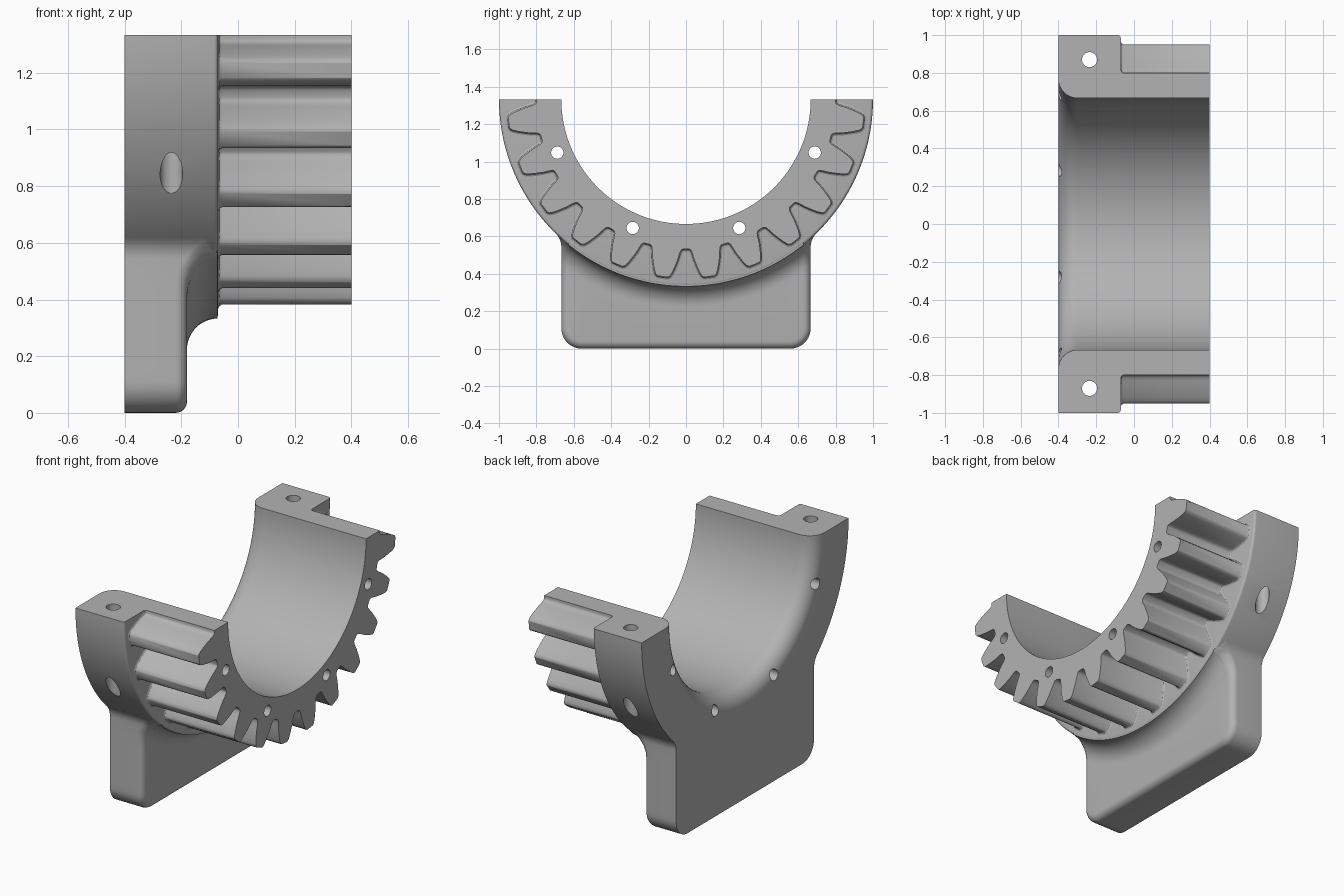
import bpy, bmesh
from math import sin, cos, asin, sqrt, pi, radians, hypot
from mathutils import Vector

cube = bpy.data.objects.get("Cube")
if cube:
    bpy.data.objects.remove(cube, do_unlink=True)

AXIS_Z = 4 / 3                    # height of the bore axis
BORE, ROOT, RIM = 2 / 3, 0.8, 1.0
BACK, STEP, END = -0.4, -0.07, 0.4
PLATE = -0.18                     # front of the foot plate
FLARE, ROUND = 0.11, 0.04
TEETH = 12

grey = bpy.data.materials.new("plain grey")
grey.use_nodes = True
colour = (0.45, 0.45, 0.45, 1)
grey.diffuse_color = colour
grey.node_tree.nodes["Principled BSDF"].inputs["Base Color"].default_value = colour


def polar(x, r, a):
    """Point at radius r and angle a from straight down around the bore axis."""
    return Vector((x, r * sin(a), AXIS_Z - r * cos(a)))


def loft(name, sections):
    """Closed solid through a row of matching closed loops."""
    bm = bmesh.new()
    rows = [[bm.verts.new(p) for p in s] for s in sections]
    n = len(rows[0])
    for a, b in zip(rows, rows[1:]):
        for i in range(n):
            j = (i + 1) % n
            bm.faces.new((a[i], a[j], b[j], b[i]))
    bm.faces.new(rows[0])
    bm.faces.new(rows[-1])
    bmesh.ops.remove_doubles(bm, verts=bm.verts, dist=1e-5)
    bmesh.ops.recalc_face_normals(bm, faces=bm.faces)
    mesh = bpy.data.meshes.new(name)
    bm.to_mesh(mesh)
    bm.free()
    mesh.materials.append(grey)
    ob = bpy.data.objects.new(name, mesh)
    bpy.context.collection.objects.link(ob)
    return ob


def arc(cx, cy, r, a0, a1, n):
    return [(cx + r * cos(a0 + (a1 - a0) * i / n), cy + r * sin(a0 + (a1 - a0) * i / n))
            for i in range(n + 1)]


# Flange: half revolution of a section with a rounded bore mouth
section = [(STEP, BORE)] + arc(BACK + 0.1, BORE + 0.1, 0.1, -pi / 2, -pi, 10)
section += [(BACK, RIM)] + arc(STEP - 0.015, RIM - 0.015, 0.015, pi / 2, 0, 4)
flange = loft("flange", [[polar(x, r, -pi / 2 + pi * i / 96) for x, r in section]
                         for i in range(97)])

# Gear: toothed half ring, with a small fillet against the flange
flank = [(0.800, 0.090), (0.803, 0.083), (0.812, 0.077), (0.83, 0.073), (0.86, 0.068),
         (0.89, 0.060), (0.92, 0.051), (0.94, 0.043), (0.95, 0.037), (0.956, 0.027)]
pitch = pi / TEETH
outline = [(ROOT, -pi / 2)]
for t in range(TEETH):
    mid = -pi / 2 + (t + 0.5) * pitch
    outline += [(r, mid - w / r) for r, w in flank]
    outline += [(r, mid + w / r) for r, w in reversed(flank)]
outline.append((ROOT, pi / 2))
edge = [polar(0, r, a) for r, a in outline]


def gear_loop(x, grow):
    loop = []
    for i, p in enumerate(edge):
        q = p.copy()
        if 0 < i < len(edge) - 1:
            t1 = (p - edge[i - 1]).normalized()
            t2 = (edge[i + 1] - p).normalized()
            t = (t1 + t2).normalized()
            q += Vector((0, t.z, -t.y)) * grow
        else:
            q = polar(0, ROOT + grow, outline[i][1])
        q.x = x
        loop.append(q)
    return loop + [polar(x, BORE, pi / 2 - pi * i / 96) for i in range(97)]


gear = loft("gear_ring", [gear_loop(STEP, 0.014), gear_loop(STEP + 0.004, 0.006),
                          gear_loop(STEP + 0.014, 0), gear_loop(END, 0)])

# Foot outline, right half from the flange down: point and inward direction
half, corner, blend = 2 / 3, 0.11, 0.1
cy = half + blend
cz = AXIS_Z - sqrt((RIM + blend) ** 2 - cy ** 2)
start = asin((AXIS_Z - cz) / (RIM + blend))
side = []
for y, z in arc(cy, cz, blend, pi - start, pi, 10):
    side.append((y, z, (y - cy) / blend, (z - cz) / blend))
for i in range(1, 12):
    side.append((half, cz + (corner - cz) * i / 12, -1, 0))
for y, z in arc(half - corner, corner, corner, 0, -pi / 2, 10):
    side.append((y, z, (half - corner - y) / corner, (corner - z) / corner))
for i in range(1, 17):
    side.append(((half - corner) * (1 - i / 16), 0, 0, 1))
foot_outline = side + [(-y, z, -ny, nz) for y, z, ny, nz in reversed(side[:-1])]


def front(r):
    """Front face of the foot, sweeping up into the flange."""
    d = min(max(RIM + FLARE - r, 0), FLARE)
    return min(STEP - sqrt(max(FLARE ** 2 - d ** 2, 0)), STEP - 0.002)


def foot_slice(y, z, ny, nz):
    pts = [Vector((BACK, y, z))]
    # Rounded outer edge
    for k in range(7):
        a = pi / 2 * k / 6
        d, drop = ROUND * (1 - cos(a)), ROUND * (1 - sin(a))
        py, pz = y + ny * d, z + nz * d
        pts.append(Vector((front(hypot(py, pz - AXIS_Z)) - drop, py, pz)))
    # Flared neck running in to the flange
    dy, dz = pts[-1].y, pts[-1].z - AXIS_Z
    rq = hypot(dy, dz)
    d0 = min(max(RIM + FLARE - rq, 0), FLARE)
    a0 = asin(d0 / FLARE)
    radii = [min(rq, RIM + FLARE - FLARE * sin(a0 + (pi / 2 - a0) * k / 12)) for k in range(13)]
    for r in radii + [0.94]:
        pts.append(Vector((front(r), dy / rq * r, AXIS_Z + dz / rq * r)))
    last = pts[-1].copy()
    last.x = BACK
    return pts + [last]


foot = loft("foot_plate", [foot_slice(*p) for p in foot_outline])


# Bolt holes
def drill(name, radius, depth, place, along_x, targets):
    bpy.ops.mesh.primitive_cylinder_add(vertices=32, radius=radius, depth=depth, location=place,
                                        rotation=(0, pi / 2 if along_x else 0, 0))
    cutter = bpy.context.object
    cutter.name = name
    cutter.data.materials.append(grey)
    for ob in targets:
        mod = ob.modifiers.new("hole", 'BOOLEAN')
        mod.operation, mod.solver, mod.object = 'DIFFERENCE', 'EXACT', cutter
        bpy.context.view_layer.objects.active = ob
        bpy.ops.object.modifier_apply(modifier=mod.name)
    bpy.data.objects.remove(cutter, do_unlink=True)


for angle in (-67.5, -22.5, 22.5, 67.5):
    drill("axial_hole", 0.033, 2, polar(0, 0.745, radians(angle)), True, (flange, gear))
for sign in (-1, 1):
    drill("clamp_hole", 0.04, 2, (-0.235, sign * 0.87, 1), False, (flange,))

# Smooth shading with crisp edges
bpy.ops.object.select_all(action='DESELECT')
for ob in (flange, gear, foot):
    ob.select_set(True)
bpy.context.view_layer.objects.active = flange
bpy.ops.object.shade_smooth_by_angle(angle=radians(32))
